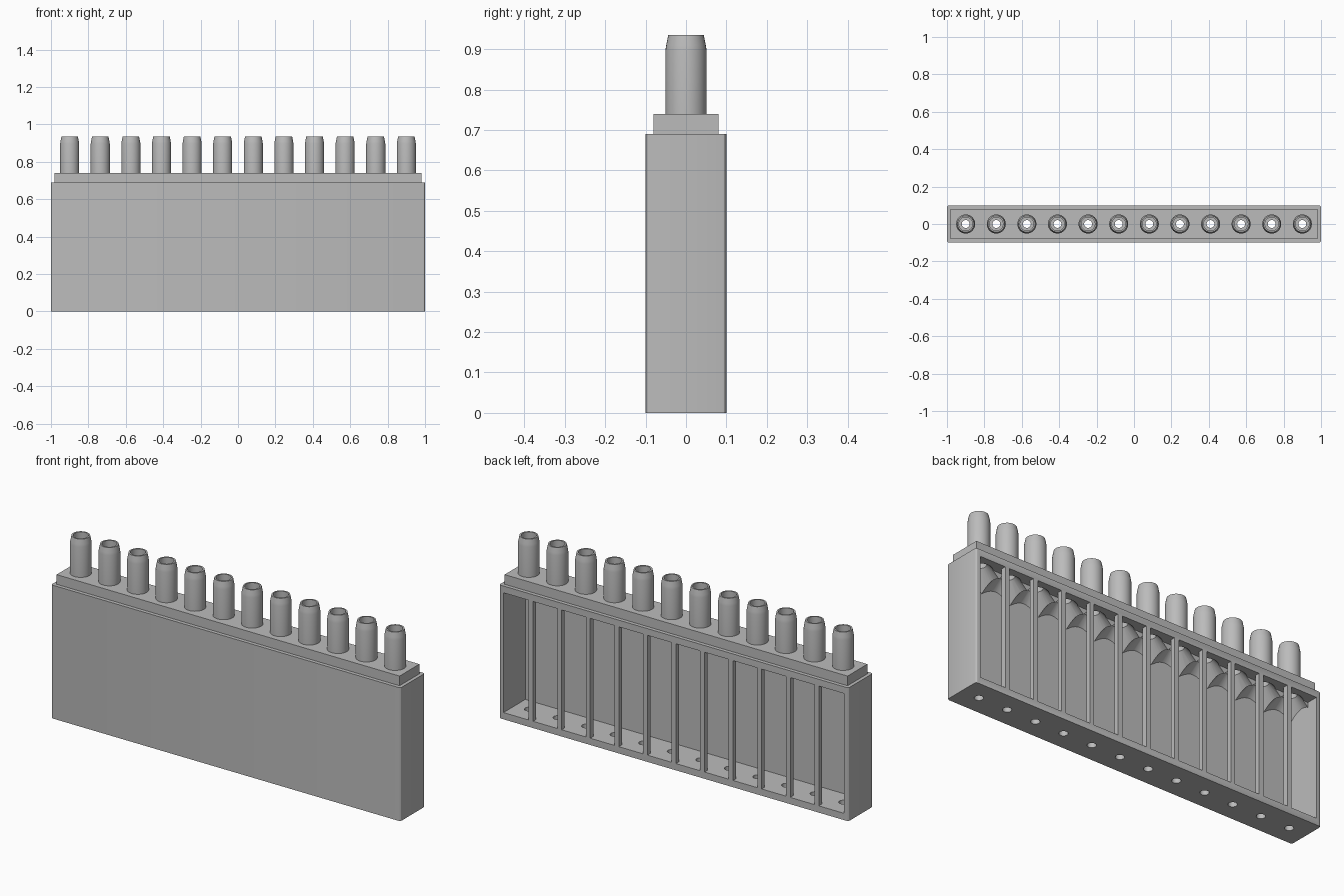
import bpy
import bmesh
import math
from mathutils import Matrix, Vector

if "Cube" in bpy.data.objects:
    bpy.data.objects.remove(bpy.data.objects["Cube"], do_unlink=True)

grey = bpy.data.materials.new("plain_grey")
grey.use_nodes = True
grey.diffuse_color = (0.5, 0.5, 0.5, 1)
grey.node_tree.nodes["Principled BSDF"].inputs["Base Color"].default_value = (0.5, 0.5, 0.5, 1)

COUNT = 12
PITCH = 1.8 / (COUNT - 1)
CELLS = [-0.9 + i * PITCH for i in range(COUNT)]
POST = 0.0125        # half width of a rear post
BODY_TOP, CAP_TOP = 0.69, 0.74


def add_box(bm, low, high):
    low, high = Vector(low), Vector(high)
    size = high - low
    matrix = Matrix.Translation((low + high) / 2) @ Matrix.Diagonal((*size, 1))
    return bmesh.ops.create_cube(bm, size=1, matrix=matrix)["verts"]


def add_lathe(bm, x, profile, closed=False, sides=32):
    """Spin (radius, z) points about a vertical axis at x."""
    rings = []
    for r, z in profile:
        rings.append([bm.verts.new((x + r * math.cos(a), r * math.sin(a), z))
                      for a in (math.tau * k / sides for k in range(sides))])
    pairs = list(zip(rings, rings[1:]))
    if closed:
        pairs.append((rings[-1], rings[0]))
    else:
        bm.faces.new(rings[0])
        bm.faces.new(rings[-1])
    for a, b in pairs:
        for k in range(sides):
            n = (k + 1) % sides
            bm.faces.new((a[k], a[n], b[n], b[k]))


def finish(name, bm):
    bmesh.ops.recalc_face_normals(bm, faces=bm.faces)
    mesh = bpy.data.meshes.new(name)
    bm.to_mesh(mesh)
    bm.free()
    mesh.materials.append(grey)
    obj = bpy.data.objects.new(name, mesh)
    bpy.context.collection.objects.link(obj)
    return obj


def activate(obj):
    bpy.ops.object.select_all(action="DESELECT")
    obj.select_set(True)
    bpy.context.view_layer.objects.active = obj


def cut(obj, bm):
    """Subtract the mesh in bm from obj."""
    cutter = finish("cutter", bm)
    cutter.hide_render = True
    mod = obj.modifiers.new("cut", "BOOLEAN")
    mod.operation = "DIFFERENCE"
    mod.solver = "EXACT"
    mod.object = cutter
    activate(obj)
    bpy.ops.object.modifier_apply(modifier=mod.name)
    bpy.data.objects.remove(cutter, do_unlink=True)


def smooth(obj):
    activate(obj)
    bpy.ops.object.shade_smooth_by_angle(angle=math.radians(25))


# Housing: box with chamfered upright corners
bm = bmesh.new()
add_box(bm, (-1, -0.1, 0), (1, 0.1, BODY_TOP))
upright = [e for e in bm.edges if abs(e.verts[0].co.z - e.verts[1].co.z) > 0.1]
bmesh.ops.bevel(bm, geom=upright, offset=0.011, segments=3, profile=0.5, affect="EDGES")
housing = finish("housing", bm)

# Hollow inside
bm = bmesh.new()
add_box(bm, (-0.975, -0.078, 0.035), (0.975, 0.075, 0.8))
cut(housing, bm)

# Rear windows, leaving slim posts between cells
bm = bmesh.new()
for i, x in enumerate(CELLS):
    left = -0.975 if i == 0 else x - PITCH / 2 + POST
    right = 0.975 if i == COUNT - 1 else x + PITCH / 2 - POST
    add_box(bm, (left, 0.05, 0.035), (right, 0.2, 0.655))
cut(housing, bm)

# Drain holes in the floor
bm = bmesh.new()
for x in CELLS:
    add_lathe(bm, x, [(0.021, -0.1), (0.021, 0.1)])
cut(housing, bm)
smooth(housing)

# Funnel block under the lid, hollowed by overlapping cones
bm = bmesh.new()
add_box(bm, (-0.977, -0.08, 0.6), (0.977, 0.077, BODY_TOP))
funnels = finish("funnel_block", bm)
bm = bmesh.new()
add_box(bm, (-2, 0.04, 0.5), (2, 0.2, 0.655))
cut(funnels, bm)
for start in (0, 1):
    bm = bmesh.new()
    for x in CELLS[start::2]:
        add_lathe(bm, x, [(0.131, 0.58), (0.036, BODY_TOP - 0.005), (0.036, 0.8)])
    cut(funnels, bm)
smooth(funnels)

# Stepped lid
bm = bmesh.new()
add_box(bm, (-0.982, -0.081, BODY_TOP), (0.982, 0.081, CAP_TOP))
lid = finish("lid", bm)
bm = bmesh.new()
for x in CELLS:
    add_lathe(bm, x, [(0.036, 0.6), (0.036, 0.8)])
cut(lid, bm)
smooth(lid)

# Row of open tubes with tapered rims
bm = bmesh.new()
for x in CELLS:
    add_lathe(bm, x, [(0.036, CAP_TOP - 0.01), (0.051, CAP_TOP - 0.01), (0.051, 0.897),
                      (0.049, 0.91), (0.044, 0.935), (0.036, 0.935)], closed=True)
smooth(finish("tubes", bm))
